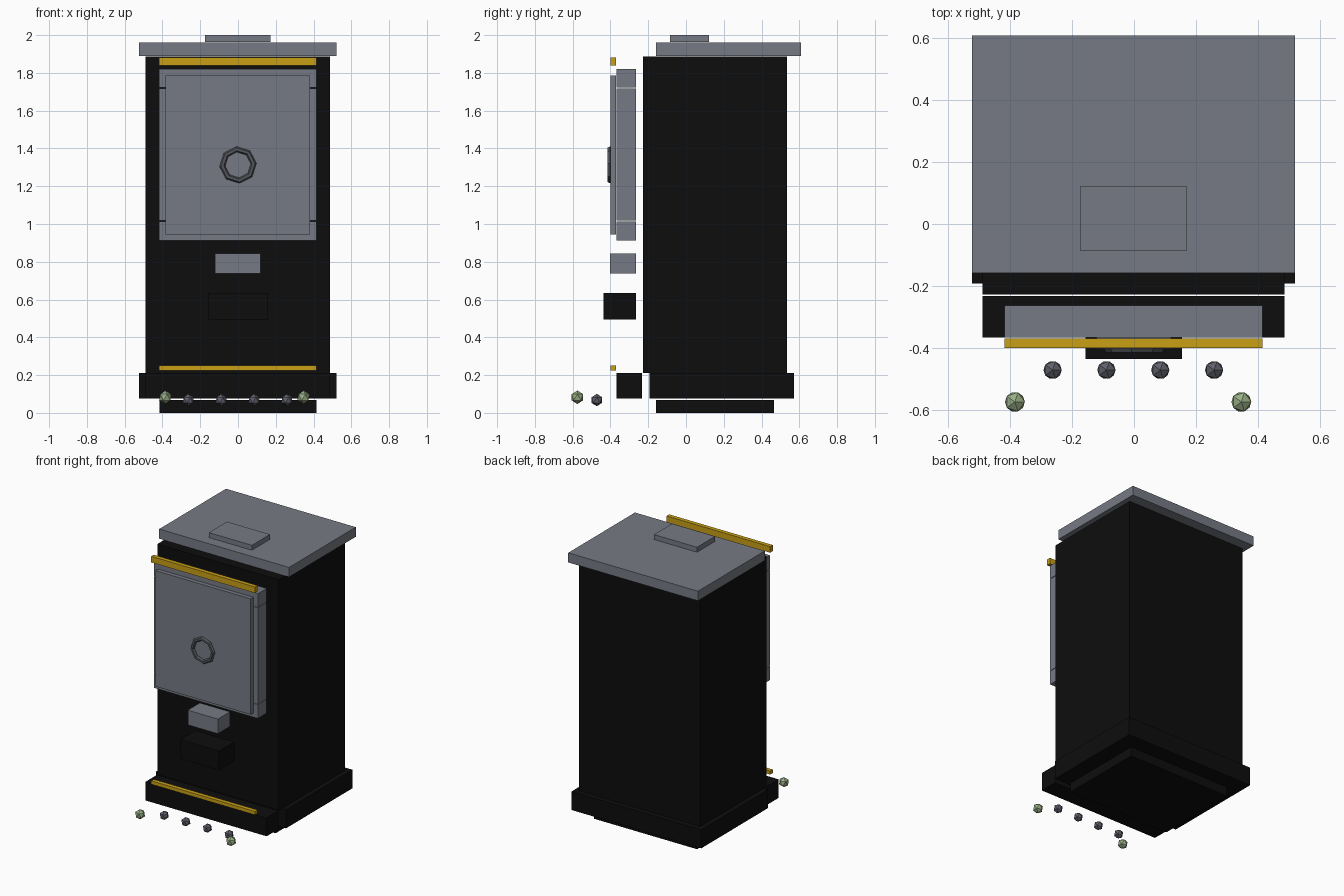
import bpy, bmesh, math
from mathutils import Matrix

if "Cube" in bpy.data.objects:
    bpy.data.objects.remove(bpy.data.objects["Cube"])


def mat(name, rgb):
    m = bpy.data.materials.new(name)
    m.diffuse_color = (*rgb, 1)
    m.use_nodes = True
    m.node_tree.nodes["Principled BSDF"].inputs["Base Color"].default_value = m.diffuse_color
    return m


BLACK = mat("black_iron", (0.004, 0.004, 0.004))
GREY = mat("grey_steel", (0.18, 0.195, 0.23))
DARK = mat("dark_steel", (0.09, 0.095, 0.11))
GOLD = mat("gold_trim", (0.58, 0.35, 0.008))
STONE = mat("grey_stone", (0.115, 0.12, 0.15))
GREEN = mat("pale_green_stone", (0.32, 0.43, 0.24))


def finish(name, bm, m):
    me = bpy.data.meshes.new(name)
    bm.to_mesh(me)
    bm.free()
    me.materials.append(m)
    o = bpy.data.objects.new(name, me)
    bpy.context.collection.objects.link(o)
    return o


def box(name, m, x, y, z):
    bm = bmesh.new()
    size = [b - a for a, b in (x, y, z)]
    mid = [(a + b) / 2 for a, b in (x, y, z)]
    bmesh.ops.create_cube(bm, size=1, matrix=Matrix.Translation(mid) @ Matrix.Diagonal((*size, 1)))
    return finish(name, bm, m)


# Cabinet, plinth and lid
box("foot", BLACK, (-0.415, 0.415), (-0.16, 0.465), (0, 0.069))
box("plinth", BLACK, (-0.523, 0.521), (-0.193, 0.572), (0.076, 0.21))
box("front_plinth", BLACK, (-0.489, 0.487), (-0.367, -0.232), (0.076, 0.21))
box("cabinet", BLACK, (-0.489, 0.487), (-0.228, 0.536), (0.212, 1.887))
box("lid", GREY, (-0.523, 0.521), (-0.158, 0.609), (1.89, 1.96))
box("lid_cap", GREY, (-0.174, 0.172), (-0.086, 0.122), (1.964, 2.0))

# Door frame and panel
DY = (-0.367, -0.264)
box("door_frame_top", GREY, (-0.418, 0.416), DY, (1.722, 1.82))
box("door_frame_bottom", GREY, (-0.418, 0.416), DY, (0.913, 1.014))
for side, x in (("left", (-0.418, -0.32)), ("right", (0.318, 0.416))):
    box("door_frame_" + side, GREY, x, DY, (1.018, 1.718))
box("door_panel", GREY, (-0.384, 0.382), (-0.4, -0.37), (0.945, 1.787))

# Octagonal ring handle
bm = bmesh.new()
N, K, R, r = 8, 6, 0.083, 0.015
rings = []
for i in range(N):
    a = math.radians(5) + math.tau * i / N
    rings.append([])
    for j in range(K):
        b = math.tau * j / K
        d = R + r * math.cos(b)
        rings[-1].append(bm.verts.new((d * math.cos(a), -0.403 + r * math.sin(b), 1.313 + d * math.sin(a))))
for i in range(N):
    p, q = rings[i], rings[(i + 1) % N]
    for j in range(K):
        k = (j + 1) % K
        bm.faces.new((p[j], q[j], q[k], p[k]))
bmesh.ops.recalc_face_normals(bm, faces=bm.faces)
finish("ring_handle", bm, DARK)

# Blocks below the door
box("coin_block", GREY, (-0.122, 0.12), (-0.403, -0.264), (0.737, 0.844))
box("dispenser_tray", BLACK, (-0.157, 0.155), (-0.437, -0.264), (0.494, 0.634))

# Gold trim bars
for name, z in (("top_trim", (1.838, 1.882)), ("bottom_trim", (0.225, 0.25))):
    box(name, GOLD, (-0.418, 0.416), (-0.4, -0.37), z)


# Faceted stones in front
def stone(name, m, loc, rad):
    bm = bmesh.new()
    bmesh.ops.create_icosphere(bm, subdivisions=1, radius=rad, matrix=Matrix.Translation(loc))
    finish(name, bm, m)


for i, x in enumerate((-0.263, -0.089, 0.085, 0.259)):
    stone(f"grey_stone_{i + 1}", STONE, (x, -0.472, 0.068), 0.033)
for i, x in enumerate((-0.385, 0.347)):
    stone(f"green_stone_{i + 1}", GREEN, (x, -0.575, 0.083), 0.036)
